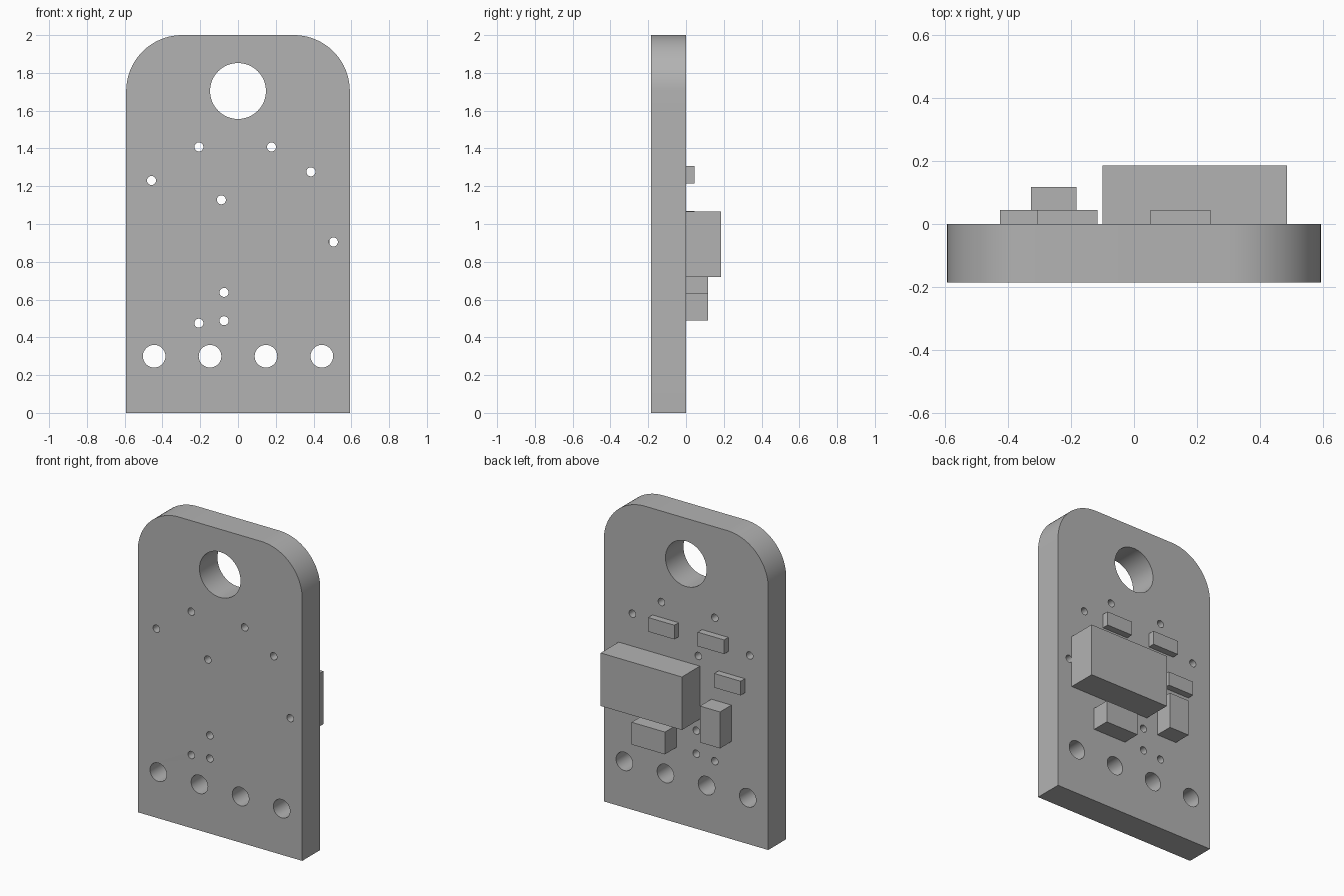
import bpy
import bmesh
from math import sin, cos, pi, radians

cube = bpy.data.objects.get("Cube")
if cube:
    bpy.data.objects.remove(cube)

HALF_W, HEIGHT, THICK, CORNER = 0.592, 2.0, 0.185, 0.296

grey = bpy.data.materials.new("plain_grey")
grey.use_nodes = True
colour = (0.45, 0.45, 0.45, 1)
grey.diffuse_color = colour
grey.node_tree.nodes["Principled BSDF"].inputs["Base Color"].default_value = colour


def arc(cx, cz, r, start, end, steps):
    angles = [start + (end - start) * i / steps for i in range(steps + 1)]
    return [(cx + r * cos(a), cz + r * sin(a)) for a in angles]


def make_object(name, mesh):
    mesh.materials.clear()
    mesh.materials.append(grey)
    obj = bpy.data.objects.new(name, mesh)
    bpy.context.collection.objects.link(obj)
    return obj


# Board outline with two rounded top corners
inner, shoulder = HALF_W - CORNER, HEIGHT - CORNER
loops = [[(-HALF_W, 0), (HALF_W, 0)]
         + arc(inner, shoulder, CORNER, 0, pi / 2, 20)
         + arc(-inner, shoulder, CORNER, pi / 2, pi, 20)]

# Hanging hole, row of terminal holes, and small vias
holes = [(0, shoulder, 0.148, 48)]
holes += [(x, 0.3, 0.06, 32) for x in (-0.444, -0.148, 0.148, 0.444)]
vias = [(-0.207, 1.408), (0.177, 1.408), (-0.458, 1.23), (0.386, 1.276), (-0.088, 1.128),
        (0.505, 0.905), (-0.074, 0.638), (-0.074, 0.488), (-0.207, 0.475)]
holes += [(x, z, 0.024, 20) for x, z in vias]
for x, z, r, sides in holes:
    loops.append(arc(x, z, r, 0, 2 * pi, sides)[:-1])

# Filled 2D profile extruded to the board thickness
profile = bpy.data.curves.new("board_profile", "CURVE")
profile.dimensions = "2D"
profile.fill_mode = "BOTH"
profile.extrude = THICK / 2
for loop in loops:
    spline = profile.splines.new("POLY")
    spline.points.add(len(loop) - 1)
    for point, (x, z) in zip(spline.points, loop):
        point.co = (x, z, 0, 1)
    spline.use_cyclic_u = True
helper = bpy.data.objects.new("profile_helper", profile)
bpy.context.collection.objects.link(helper)
board_mesh = bpy.data.meshes.new_from_object(
    helper.evaluated_get(bpy.context.evaluated_depsgraph_get()))
bpy.data.objects.remove(helper)

# Weld the caps and stand the board upright, back face on y = 0
bm = bmesh.new()
bm.from_mesh(board_mesh)
bmesh.ops.remove_doubles(bm, verts=bm.verts, dist=0.0001)
for v in bm.verts:
    v.co = (v.co.x, -v.co.z - THICK / 2, v.co.y)
bmesh.ops.recalc_face_normals(bm, faces=bm.faces)
for f in bm.faces:
    f.material_index = 0
bm.to_mesh(board_mesh)
bm.free()
board = make_object("board", board_mesh)
bpy.ops.object.select_all(action="DESELECT")
board.select_set(True)
bpy.context.view_layer.objects.active = board
bpy.ops.object.shade_smooth_by_angle(angle=radians(30))


# Block components mounted on the back: x range, z range, depth
def block(name, x0, x1, z0, z1, depth):
    bm = bmesh.new()
    bmesh.ops.create_cube(bm, size=1)
    for v in bm.verts:
        v.co = ((x0 + x1) / 2 + v.co.x * (x1 - x0),
                (v.co.y + 0.5) * depth,
                (z0 + z1) / 2 + v.co.z * (z1 - z0))
    mesh = bpy.data.meshes.new(name)
    bm.to_mesh(mesh)
    bm.free()
    make_object(name, mesh)


block("main_chip", -0.1, 0.485, 0.72, 1.065, 0.185)
block("lower_capacitor", 0.07, 0.31, 0.49, 0.635, 0.117)
block("upright_capacitor", -0.327, -0.182, 0.635, 0.872, 0.117)
block("left_resistor", 0.053, 0.242, 1.215, 1.307, 0.044)
block("right_resistor", -0.305, -0.115, 1.215, 1.307, 0.044)
block("side_resistor", -0.424, -0.234, 0.978, 1.07, 0.044)
